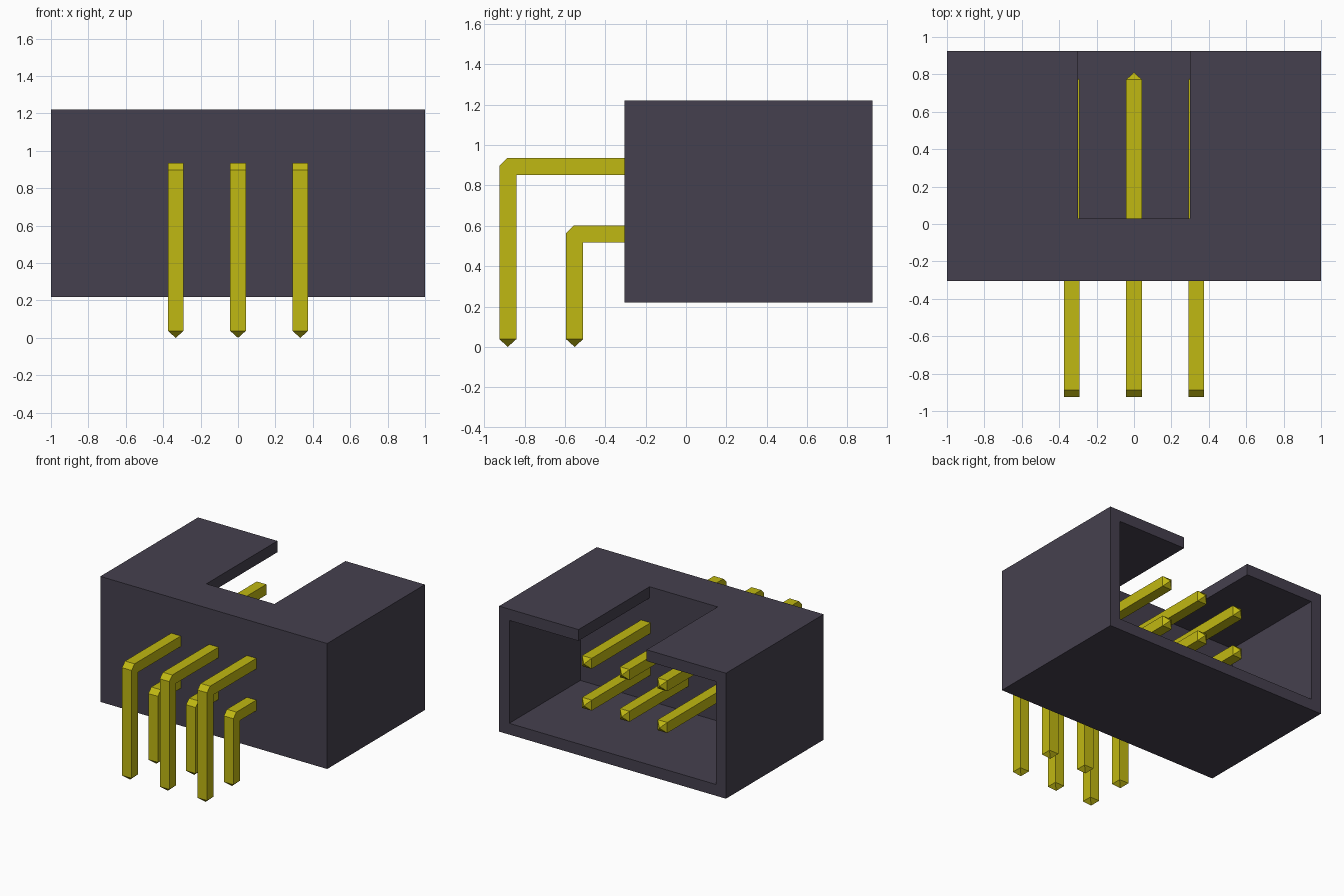
import bpy
import bmesh
from mathutils import Vector

if "Cube" in bpy.data.objects:
    bpy.data.objects.remove(bpy.data.objects["Cube"], do_unlink=True)


def material(name, rgb):
    m = bpy.data.materials.new(name)
    m.use_nodes = True
    m.diffuse_color = (*rgb, 1)
    bsdf = next(n for n in m.node_tree.nodes if n.type == "BSDF_PRINCIPLED")
    bsdf.inputs["Base Color"].default_value = (*rgb, 1)
    return m


def add_object(name, bm, mat=None):
    bmesh.ops.recalc_face_normals(bm, faces=bm.faces)
    mesh = bpy.data.meshes.new(name)
    bm.to_mesh(mesh)
    bm.free()
    ob = bpy.data.objects.new(name, mesh)
    bpy.context.scene.collection.objects.link(ob)
    if mat:
        mesh.materials.append(mat)
    return ob


def extrude_profile(name, points, y0, y1, mat=None):
    """Extrude an (x, z) outline along y."""
    bm = bmesh.new()
    face = bm.faces.new([bm.verts.new((x, y0, z)) for x, z in points])
    out = bmesh.ops.extrude_face_region(bm, geom=[face])
    verts = [v for v in out["geom"] if isinstance(v, bmesh.types.BMVert)]
    bmesh.ops.translate(bm, verts=verts, vec=(0, y1 - y0, 0))
    return add_object(name, bm, mat)


plastic = material("dark plastic", (0.060, 0.051, 0.077))
gold = material("gold metal", (0.53, 0.48, 0.006))

# Housing: a box with a rear cavity and a keying slot through its top wall
BACK, FRONT, LOW, TOP = 0.925, -0.305, 0.22, 1.22
WALL, SLOT, FLOOR = 0.09, 0.30, 0.03
housing = extrude_profile("housing", [(-1, LOW), (1, LOW), (1, TOP), (-1, TOP)],
                          FRONT, BACK, plastic)
side, bottom, ceiling = 1 - WALL, LOW + WALL, TOP - WALL
cutter = extrude_profile("cavity_cutter", [
    (-side, bottom), (side, bottom), (side, ceiling), (SLOT, ceiling),
    (SLOT, TOP + 0.1), (-SLOT, TOP + 0.1), (-SLOT, ceiling), (-side, ceiling)],
    FLOOR, BACK + 0.1, plastic)
cut = housing.modifiers.new("cavity", "BOOLEAN")
cut.operation = "DIFFERENCE"
cut.solver = "EXACT"
cut.object = cutter
bpy.context.view_layer.objects.active = housing
bpy.ops.object.modifier_apply(modifier=cut.name)
bpy.data.objects.remove(cutter, do_unlink=True)

# Pins: square wire with a chamfered right-angle bend and pointed ends
W, TIP, PIN_END = 0.084, 0.038, 0.81


def pin(name, x, y, z):
    """y is the front face of the leg, z the top of the horizontal run."""
    yi, zi = y + W, z - W
    # Each section is an outer and an inner (y, z) point
    sections = [((y, TIP), (yi, TIP)),
                ((y, z - TIP), (yi, zi)),
                ((y + TIP, z), (yi, zi)),
                ((PIN_END - TIP, z), (PIN_END - TIP, zi))]
    bm = bmesh.new()
    rings = [[bm.verts.new((x + s * W / 2, *p))
              for s, p in ((-1, a), (1, a), (1, b), (-1, b))]
             for a, b in sections]
    for r, q in zip(rings, rings[1:]):
        for i in range(4):
            j = (i + 1) % 4
            bm.faces.new((r[i], r[j], q[j], q[i]))
    for ring, point in ((rings[0], (x, y + W / 2, 0)),
                        (rings[-1], (x, PIN_END, z - W / 2))):
        apex = bm.verts.new(Vector(point))
        for i in range(4):
            bm.faces.new((ring[i], ring[(i + 1) % 4], apex))
    bmesh.ops.remove_doubles(bm, verts=bm.verts, dist=1e-5)
    bmesh.ops.dissolve_degenerate(bm, edges=bm.edges, dist=1e-5)
    add_object(name, bm, gold)


for place, x in (("right", -0.333), ("middle", 0), ("left", 0.333)):
    pin("upper_pin_" + place, x, -0.925, 0.935)
    pin("lower_pin_" + place, x, -0.594, 0.602)
